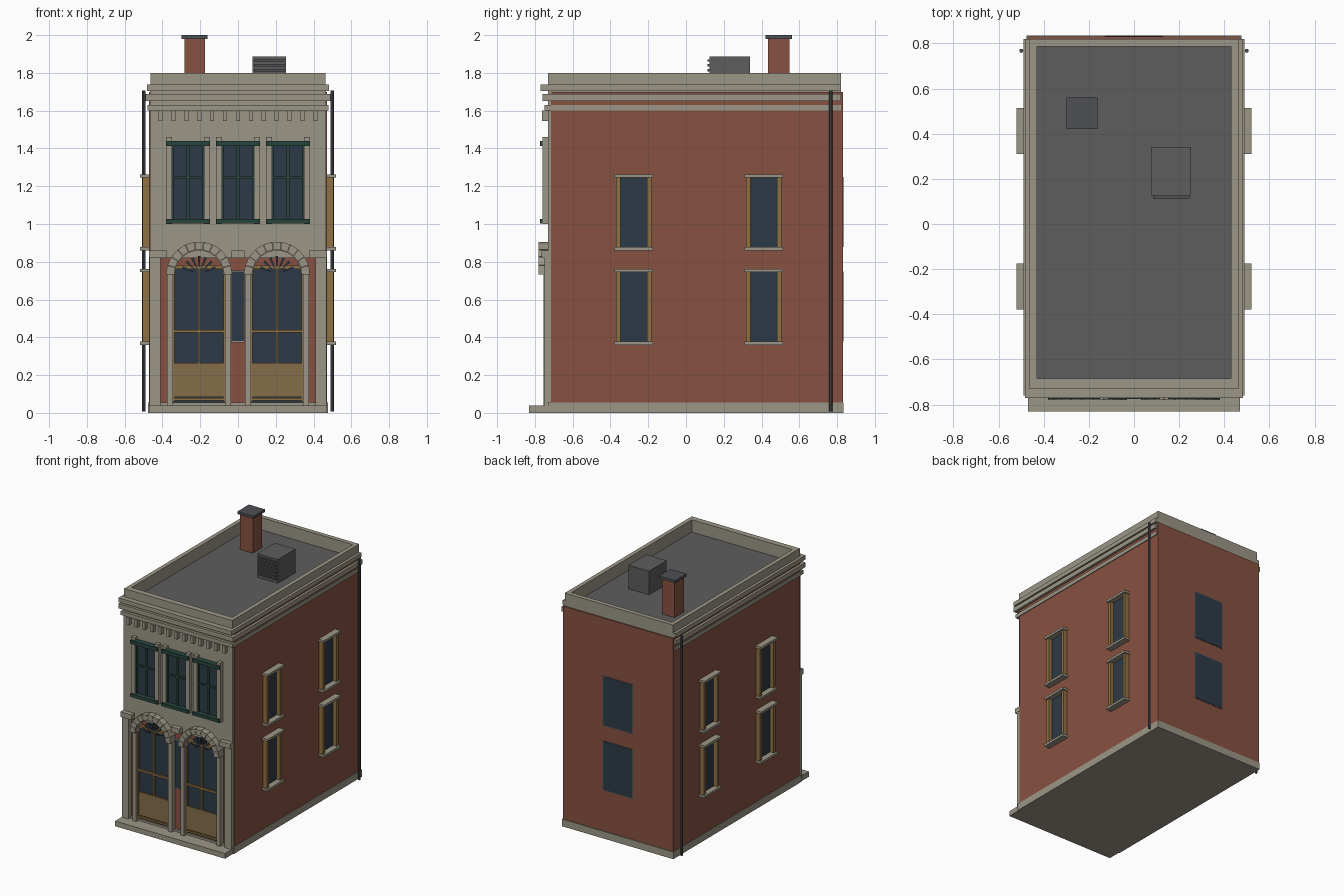
import bpy, bmesh, math

if "Cube" in bpy.data.objects:
    bpy.data.objects.remove(bpy.data.objects["Cube"])


def material(name, rgb):
    m = bpy.data.materials.new(name)
    m.diffuse_color = (*rgb, 1)
    m.use_nodes = True
    m.node_tree.nodes["Principled BSDF"].inputs["Base Color"].default_value = m.diffuse_color
    return m


STONE = material("pale stone", (.335, .307, .242))
BRICK = material("red brick", (.245, .085, .053))
ROOF = material("roof grey", (.110, .110, .112))
GLASS = material("blue glass", (.027, .042, .061))
GREEN = material("green paint", (.020, .060, .047))
TAN = material("tan wood", (.275, .165, .055))
PANEL = material("brown panel", (.235, .155, .068))
METAL = material("dark metal", (.075, .080, .088))


def finish(name, bm, mat):
    bmesh.ops.recalc_face_normals(bm, faces=bm.faces)
    me = bpy.data.meshes.new(name)
    bm.to_mesh(me)
    bm.free()
    me.materials.append(mat)
    ob = bpy.data.objects.new(name, me)
    bpy.context.collection.objects.link(ob)
    return ob


def boxes(name, mat, items):
    """Join boxes given as (x0, x1, y0, y1, z0, z1) into one part."""
    bm = bmesh.new()
    for x0, x1, y0, y1, z0, z1 in items:
        vs = bmesh.ops.create_cube(bm, size=1)["verts"]
        for v in vs:
            v.co = (x1 if v.co.x > 0 else x0, y1 if v.co.y > 0 else y0, z1 if v.co.z > 0 else z0)
    return finish(name, bm, mat)


def both(items):
    """Add the copy mirrored across x."""
    return items + [(-b, -a, *rest) for a, b, *rest in items]


def wedges(name, mat, cx, cz, r0, r1, y0, y1, spans):
    """Ring segments in the xz plane, pushed from y0 to y1."""
    bm = bmesh.new()
    for a0, a1 in spans:
        pts = [(r0, a0), (r1, a0), (r1, a1), (r0, a1)]
        vs = [bm.verts.new((cx + r * math.cos(a), y, cz + r * math.sin(a)))
              for y in (y0, y1) for r, a in pts]
        bm.faces.new(vs[:4])
        bm.faces.new(vs[4:])
        for i in range(4):
            j = (i + 1) % 4
            bm.faces.new((vs[i], vs[j], vs[j + 4], vs[i + 4]))
    return finish(name, bm, mat)


# Main walls, base and front step
boxes("brick_walls", BRICK, [(-.472, .472, -.715, .82, .01, 1.70)])
boxes("back_wall", BRICK, [(-.472, .472, .82, .83, .05, 1.70)])
boxes("base", STONE, [(-.476, .476, -.73, .835, 0, .055)])
boxes("front_step", STONE, [(-.47, .47, -.83, -.72, 0, .04)])

# Roof and parapet
boxes("roof", ROOF, [(-.44, .44, -.69, .80, 1.69, 1.705)])
boxes("parapet", STONE, both([(.43, .462, -.73, .82, 1.70, 1.80)]) +
      [(-.43, .43, -.73, -.685, 1.70, 1.80), (-.43, .43, .785, .82, 1.70, 1.80)])

# Cornice bands on the front and both sides
for i, (z0, z1, x, y) in enumerate([(1.60, 1.63, .478, -.75), (1.652, 1.688, .49, -.76),
                                    (1.705, 1.738, .483, -.77)]):
    boxes(f"cornice_band_{i}", STONE, both([(.45, x, -.70, .82, z0, z1)]) +
          [(-x, x, y, -.70, z0, z1)])
boxes("dentils", STONE, [(x - .011, x + .011, -.762, -.72, 1.545, 1.602)
                         for x in [-.41 + .0683 * i for i in range(13)]])

# Upper stone facade, ledge and corner pilasters
boxes("upper_facade", STONE, [(-.466, .466, -.73, -.71, .82, 1.71)])
boxes("ledge", STONE, both([(.375, .47, -.765, -.72, .82, .86)]) +
      [(-.035, .035, -.765, -.72, .82, .86)])
boxes("corner_pilasters", STONE, both([(.41, .468, -.75, -.70, .04, .82)]))

# Upper front windows
for i, cx in enumerate((-.265, 0, .265)):
    n = f"upper_window_{i}"
    boxes(n + "_glass", GLASS, [(cx - .087, cx + .087, -.736, -.725, 1.02, 1.42)])
    boxes(n + "_jambs", STONE, [(cx + s * .101 - .016, cx + s * .101 + .016, -.76, -.72, 1.0, 1.46)
                                for s in (-1, 1)])
    boxes(n + "_trim", GREEN, [
        (cx - .115, cx + .115, -.774, -.72, 1.413, 1.44),
        (cx - .115, cx + .115, -.774, -.72, 1.003, 1.027),
        (cx - .085, cx + .085, -.745, -.73, 1.24, 1.252),
        (cx - .007, cx + .007, -.745, -.73, 1.02, 1.42),
        (cx - .085, cx - .077, -.745, -.73, 1.02, 1.42),
        (cx + .077, cx + .085, -.745, -.73, 1.02, 1.42)])

# Arched doorways
for side, cx in (("left", -.206), ("right", .206)):
    n = side + "_door"
    boxes(n + "_jambs", STONE, [(cx + s * .153 - .016, cx + s * .153 + .016, -.755, -.70, .04, .735)
                                for s in (-1, 1)])
    boxes(n + "_glass", GLASS, [(cx - .138, cx + .138, -.722, -.71, .055, .765)])
    boxes(n + "_panel", PANEL, [(cx - .132, cx + .132, -.732, -.72, .085, .265)])
    boxes(n + "_frame", TAN, [
        (cx - .138, cx + .138, -.735, -.715, .425, .44),
        (cx - .138, cx + .138, -.742, -.715, .763, .78),
        (cx - .006, cx + .006, -.735, -.715, .265, .765),
        (cx - .138, cx - .129, -.735, -.715, .06, .765),
        (cx + .129, cx + .138, -.735, -.715, .06, .765),
        (cx - .138, cx + .138, -.735, -.715, .065, .078)])
    # Stone arch blocks with narrow joints, then the fan of dark spokes
    step = math.pi / 11
    wedges(n + "_arch", STONE, cx, .732, .132, .175, -.78, -.715,
           [(k * step + .008, (k + 1) * step - .008) for k in range(11)])
    wedges(n + "_arch_lining", STONE, cx, .732, .128, .170, -.768, -.715,
           [(k * step, (k + 1) * step) for k in range(11)])
    wedges(n + "_fan", GLASS, cx, .735, .035, .095, -.745, -.715,
           [(a - .07, a + .07) for a in [math.pi * (k + 1) / 8 for k in range(7)]])

# Narrow window between the doors
boxes("middle_window", GLASS, [(-.035, .035, -.722, -.71, .38, .75)])
boxes("middle_window_trim", STONE, [(-.035, .035, -.728, -.71, .372, .380),
                                    (-.035, .035, -.728, -.71, .748, .755)])

# Side windows: two per floor on each side
glass, jambs, caps = [], [], []
for cy in (-.277, .411):
    for z0, z1 in ((.372, .75), (.872, 1.25)):
        glass.append((.46, .476, cy - .085, cy + .085, z0, z1))
        for s in (-1, 1):
            jambs.append((.46, .506, cy + s * .082 - .012, cy + s * .082 + .012, z0, z1))
        for z in (z0 - .004, z1 + .004):
            caps.append((.46, .52, cy - .102, cy + .102, z - .009, z + .009))
boxes("side_window_glass", GLASS, both(glass))
boxes("side_window_jambs", TAN, both(jambs))
boxes("side_window_caps", STONE, both(caps))

# Back windows
boxes("back_window_frames", METAL, [(-.13, .13, .82, .832, z, z + .385) for z in (.37, .87)])
boxes("back_window_glass", GLASS, [(-.123, .123, .82, .834, z, z + .371) for z in (.377, .877)])

# Downpipes
bm = bmesh.new()
for x in (-.499, .499):
    vs = bmesh.ops.create_cone(bm, cap_ends=True, segments=8, radius1=.009, radius2=.009,
                               depth=1.70)["verts"]
    bmesh.ops.translate(bm, verts=vs, vec=(x, .767, .858))
finish("downpipes", bm, METAL)

# Chimney
boxes("chimney", BRICK, [(-.284, -.176, .433, .547, 1.70, 1.98)])
boxes("chimney_cap", METAL, [(-.299, -.161, .42, .56, 1.98, 2.0)])

# Rooftop vent unit with louvres
boxes("vent_unit", ROOF, [(.078, .253, .125, .34, 1.70, 1.888)])
boxes("vent_louvres", METAL, [(.085, .246, .114, .13, z, z + .012)
                              for z in [1.73 + .026 * i for i in range(6)]])
